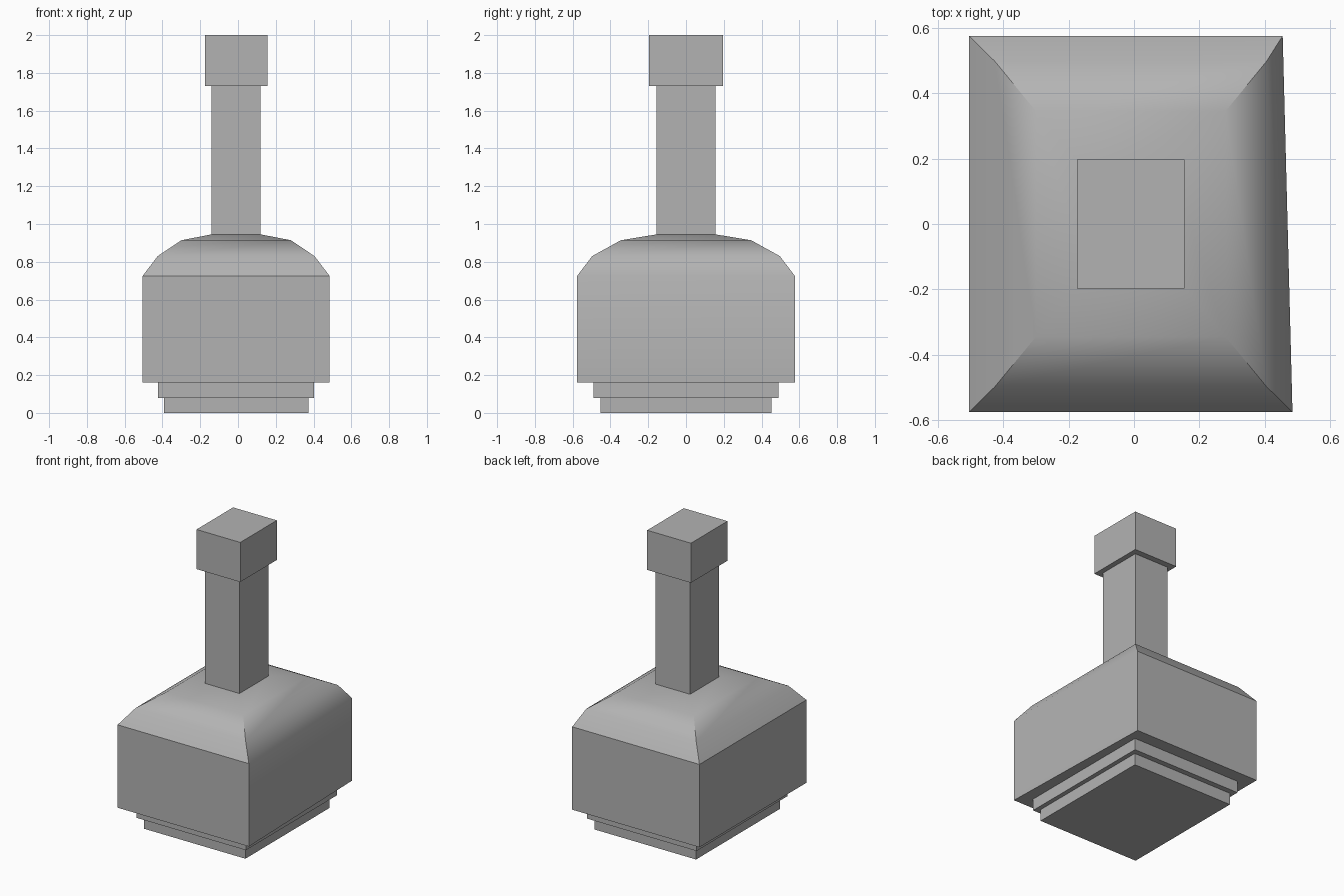
import bpy
import bmesh

cube = bpy.data.objects.get("Cube")
if cube:
    bpy.data.objects.remove(cube, do_unlink=True)

# Single stone grey
grey = bpy.data.materials.new("stone_grey")
grey.use_nodes = True
colour = (0.45, 0.45, 0.45, 1)
grey.diffuse_color = colour
grey.node_tree.nodes["Principled BSDF"].inputs["Base Color"].default_value = colour

CENTRE_X = -0.01   # the stacked parts sit slightly off centre
WALL_TOP = 0.725
SKEW = 0.03        # the back corner of the left wall is pulled in


def loft(name, rings, skew_below=-1):
    """Stack rectangles given as (half width, half depth, height)."""
    bm = bmesh.new()
    loops = []
    for hw, hd, z in rings:
        loop = []
        for sx, sy in ((-1, -1), (1, -1), (1, 1), (-1, 1)):
            x = CENTRE_X + sx * hw
            if sx > 0 and sy > 0 and z <= skew_below:
                x -= SKEW
            loop.append(bm.verts.new((x, sy * hd, z)))
        loops.append(loop)
    for low, high in zip(loops, loops[1:]):
        for i in range(4):
            j = (i + 1) % 4
            bm.faces.new((low[i], low[j], high[j], high[i]))
    bm.faces.new(loops[0][::-1])
    bm.faces.new(loops[-1])
    mesh = bpy.data.meshes.new(name)
    bm.to_mesh(mesh)
    bm.free()
    mesh.materials.append(grey)
    obj = bpy.data.objects.new(name, mesh)
    bpy.context.collection.objects.link(obj)
    return obj


def block(name, hw, hd, bottom, top):
    return loft(name, [(hw, hd, bottom), (hw, hd, top)])


# Stepped foot
block("foot_lower_step", 0.383, 0.453, 0, 0.08)
block("foot_upper_step", 0.413, 0.49, 0.08, 0.16)

# Body with rounded shoulders
body = loft("body", [
    (0.495, 0.576, 0.16),
    (0.495, 0.576, WALL_TOP),
    (0.415, 0.497, 0.83),
    (0.29, 0.345, 0.914),
    (0.13, 0.156, 0.945),
], skew_below=WALL_TOP)

# Neck and cap
block("neck", 0.13, 0.156, 0.945, 1.73)
block("cap", 0.165, 0.197, 1.73, 2)

# Smooth shoulders, with the left wall blending into its shoulder
bpy.ops.object.select_all(action="DESELECT")
body.select_set(True)
bpy.context.view_layer.objects.active = body
bpy.ops.object.shade_smooth_by_angle()
for edge in body.data.edges:
    ends = [body.data.vertices[i].co for i in edge.vertices]
    if all(co.x > 0 and abs(co.z - WALL_TOP) < 0.01 for co in ends):
        edge.use_edge_sharp = False
